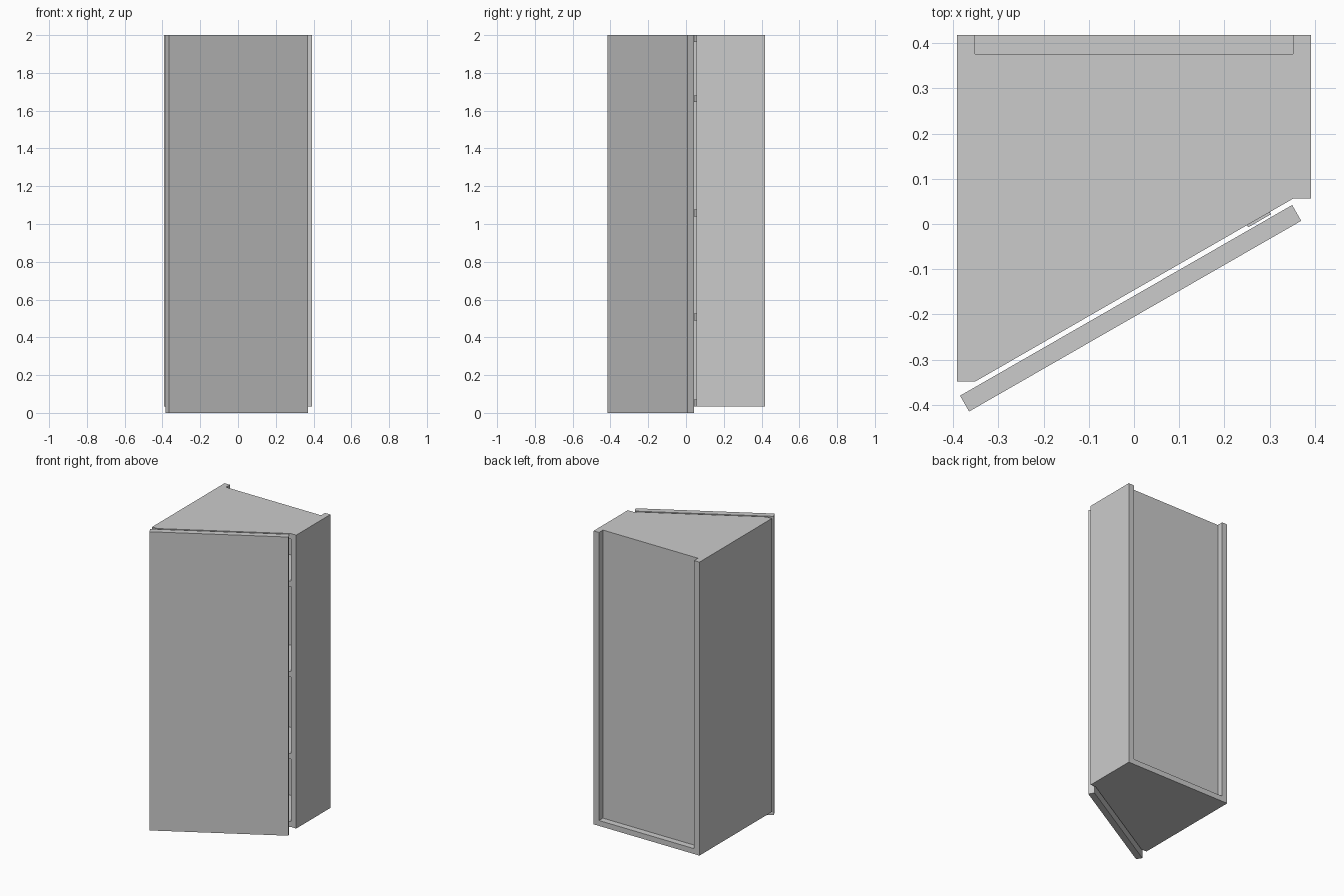
import bpy
from mathutils import Vector

if "Cube" in bpy.data.objects:
    bpy.data.objects.remove(bpy.data.objects["Cube"])


def prism(name, outline, z0, z1):
    """Extrude a counter-clockwise xy outline between two heights."""
    n = len(outline)
    verts = [(x, y, z) for z in (z0, z1) for x, y in outline]
    faces = [tuple(reversed(range(n))), tuple(range(n, 2 * n))]
    faces += [(i, (i + 1) % n, n + (i + 1) % n, n + i) for i in range(n)]
    mesh = bpy.data.meshes.new(name)
    mesh.from_pydata(verts, [], faces)
    obj = bpy.data.objects.new(name, mesh)
    bpy.context.collection.objects.link(obj)
    return obj


def rect(x0, x1, y0, y1):
    return [(x0, y0), (x1, y0), (x1, y1), (x0, y1)]


BASE, TOP, T = 0.035, 2.0, 0.036
XI, XO = 0.352, 0.392           # inner and outer side faces
BACK, PANEL_IN, PANEL_OUT = 0.418, 0.365, 0.376
LEFT_Y, RIGHT_Y = -0.349, 0.056  # front ends of the two sides


def board(y_back):
    """Board with the slanted front edge, fitted between the sides."""
    return [(-XI, LEFT_Y), (XI, RIGHT_Y), (XI, y_back), (-XI, y_back)]


# Carcass sides, running past the back panel
prism("left_side", rect(-XO, -XI, LEFT_Y, BACK), BASE, TOP)
prism("right_side", rect(XI, XO, RIGHT_Y, BACK), BASE, TOP)

# Bottom, shelves and top
prism("bottom_board", board(BACK), BASE, BASE + T)
for i, z in enumerate((0.49, 1.04, 1.645)):
    prism(f"shelf_{i + 1}", board(PANEL_IN), z, z + T)
prism("top_board", board(PANEL_OUT), TOP - T, TOP)

# Back panel, let into the sides
prism("back_panel", rect(-0.375, 0.375, PANEL_IN, PANEL_OUT), BASE + T, TOP)

# Slanted door with a gap in front of the carcass
prism("door", [(-0.385, -0.38), (-0.365, -0.415), (0.37, 0.007), (0.35, 0.042)], 0, TOP)

# Hinge plates in the gap near the right side
along = Vector((2 * XI, RIGHT_Y - LEFT_Y)).normalized()
out = Vector((along.y, -along.x))
start = Vector((0.25, -0.002))
for i, z in enumerate((0.2, 1.2, 1.8)):
    a, b = start, start + along * 0.058
    outline = [a + out * 0.006, b + out * 0.006, b, a]
    prism(f"hinge_plate_{i + 1}", [tuple(p) for p in outline], z, z + 0.05)
